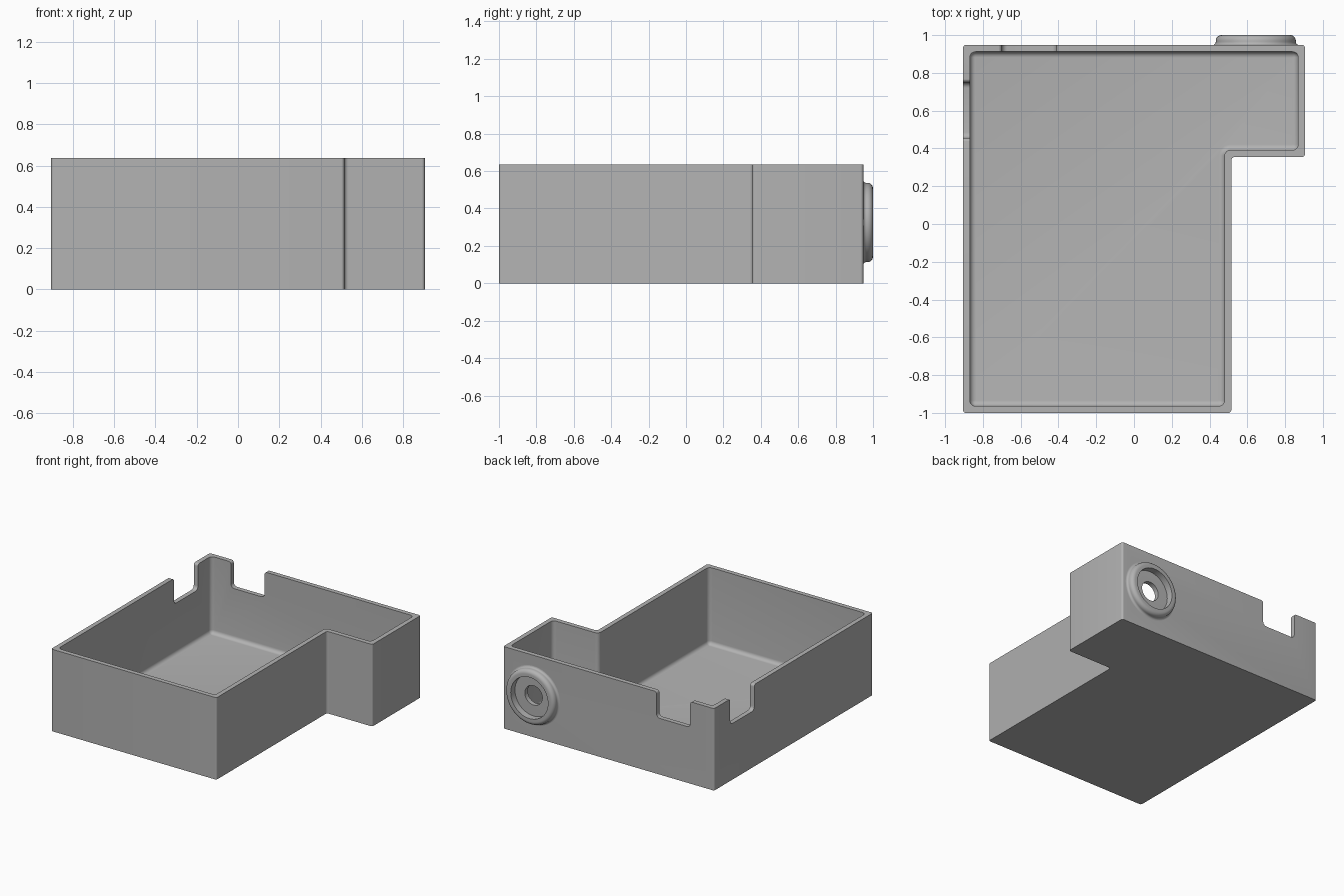
import bpy, bmesh, math
from mathutils import Vector

if "Cube" in bpy.data.objects:
    bpy.data.objects.remove(bpy.data.objects["Cube"])

grey = bpy.data.materials.new("plain grey")
grey.use_nodes = True
colour = (0.45, 0.45, 0.45, 1)
grey.diffuse_color = colour
grey.node_tree.nodes["Principled BSDF"].inputs["Base Color"].default_value = colour

HEIGHT, WALL, FLOOR, FILLET = 0.636, 0.036, 0.04, 0.03
BACK = 0.948


def rounded(points, convex_r, concave_r, inset=0, seg=6):
    """Counter-clockwise right-angled outline, inset and with rounded corners."""
    out = []
    pts = [Vector(p) for p in points]
    for i, p in enumerate(pts):
        d1 = (pts[i - 1] - p).normalized()
        d2 = (pts[(i + 1) % len(pts)] - p).normalized()
        convex = d2.cross(d1) > 0
        r = convex_r if convex else concave_r
        corner = p + (d1 + d2) * (inset if convex else -inset)
        centre = corner + r * (d1 + d2)
        for k in range(seg + 1):
            t = math.pi / 2 * k / seg
            out.append(centre - r * (d2 * math.cos(t) + d1 * math.sin(t)))
    return out


def make(name, loops, cap=True, closed=False):
    """Skin a stack of equal point loops into one solid."""
    bm = bmesh.new()
    rings = [[bm.verts.new(co) for co in loop] for loop in loops]
    pairs = list(zip(rings, rings[1:])) + ([(rings[-1], rings[0])] if closed else [])
    for a, b in pairs:
        for i in range(len(a)):
            j = (i + 1) % len(a)
            bm.faces.new((a[i], a[j], b[j], b[i]))
    if cap:
        bm.faces.new(rings[0][::-1])
        bm.faces.new(rings[-1])
    bmesh.ops.recalc_face_normals(bm, faces=bm.faces)
    mesh = bpy.data.meshes.new(name)
    bm.to_mesh(mesh)
    bm.free()
    ob = bpy.data.objects.new(name, mesh)
    bpy.context.collection.objects.link(ob)
    mesh.materials.append(grey)
    return ob


def activate(ob):
    bpy.ops.object.select_all(action='DESELECT')
    ob.select_set(True)
    bpy.context.view_layer.objects.active = ob


def cut(target, cutter):
    mod = target.modifiers.new("cut", 'BOOLEAN')
    mod.operation, mod.object, mod.solver = 'DIFFERENCE', cutter, 'EXACT'
    activate(target)
    bpy.ops.object.modifier_apply(modifier=mod.name)
    bpy.data.objects.remove(cutter)


def circle(r, y, n=64):
    """Circle around the port axis."""
    return [(0.645 + r * math.cos(2 * math.pi * k / n), y,
             0.325 + r * math.sin(2 * math.pi * k / n)) for k in range(n)]


# L-shaped tray: outer wall, rim, inner wall, floor fillet
plan = [(-0.905, -1), (0.515, -1), (0.515, 0.355), (0.905, 0.355), (0.905, BACK), (-0.905, BACK)]


def level(z, inset, convex_r, concave_r):
    return [(p.x, p.y, z) for p in rounded(plan, convex_r, concave_r, inset)]


loops = [level(0, 0, 0.015, 0.02), level(HEIGHT, 0, 0.015, 0.02)]
loops.append(level(HEIGHT, WALL, FILLET, FILLET))
for k in range(7):
    t = math.pi / 2 * k / 6
    d = FILLET * (1 - math.cos(t))
    loops.append(level(FLOOR + FILLET * (1 - math.sin(t)), WALL + d,
                       max(FILLET - d, 0.002), FILLET + d))
tray = make("tray", loops)

# Rounded cable notches in the back wall and the right-hand wall
def notch_outline(a, b):
    top, low, lip = HEIGHT + 0.0005, HEIGHT - 0.2, 0.04
    return rounded([(a, low), (b, low), (b, top), (b + lip, top), (b + lip, top + 0.1),
                    (a - lip, top + 0.1), (a - lip, top), (a, top)], 0.03, 0.02)


outline = notch_outline(-0.70, -0.41)
cut(tray, make("back_notch_cutter", [[(p.x, y, p.y) for p in outline]
                                     for y in (BACK - 0.055, BACK + 0.1)]))
outline = notch_outline(0.455, 0.75)
cut(tray, make("side_notch_cutter", [[(x, p.x, p.y) for p in outline]
                                     for x in (-1, -0.85)]))

# Through hole of the port
cut(tray, make("hole_cutter", [circle(0.075, BACK - 0.1), circle(0.075, BACK + 0.1)]))

# Raised collar: flared foot, rounded shoulder, flat lip, straight bore
profile = [(0.16, BACK - 0.01), (0.228, BACK - 0.01), (0.228, BACK)]
for k in range(1, 6):
    t = math.pi / 2 * k / 5
    profile.append((0.228 - 0.016 * math.sin(t), BACK + 0.016 * (1 - math.cos(t))))
for k in range(7):
    t = math.pi / 2 * k / 6
    profile.append((0.182 + 0.03 * math.cos(t), 0.97 + 0.03 * math.sin(t)))
profile.append((0.16, 1))
collar = make("port_collar", [circle(r, y) for r, y in profile], cap=False, closed=True)

for ob in (tray, collar):
    activate(ob)
    bpy.ops.object.shade_smooth_by_angle(angle=math.radians(35))
